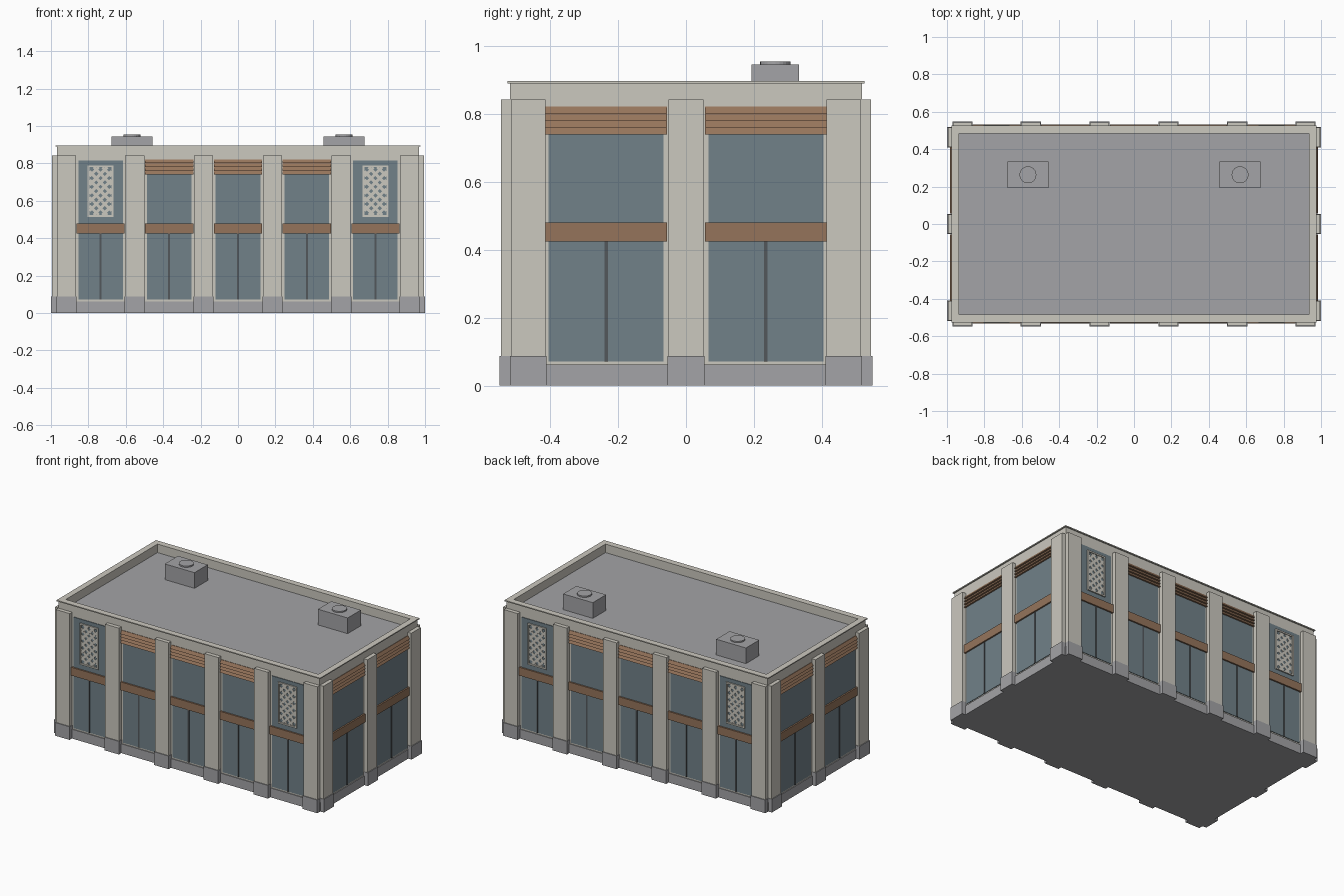
import bpy, bmesh, math
from mathutils import Matrix, Vector

cube = bpy.data.objects.get("Cube")
if cube:
    bpy.data.objects.remove(cube, do_unlink=True)


def material(name, r, g, b):
    m = bpy.data.materials.new(name)
    m.use_nodes = True
    m.diffuse_color = (r, g, b, 1)
    bsdf = next(n for n in m.node_tree.nodes if n.type == 'BSDF_PRINCIPLED')
    bsdf.inputs["Base Color"].default_value = (r, g, b, 1)
    bsdf.inputs["Roughness"].default_value = 0.8
    return m


CREAM = material("cream stone", 0.60, 0.58, 0.52)
GREY = material("grey concrete", 0.37, 0.37, 0.385)
GLASS = material("blue grey glass", 0.165, 0.22, 0.25)
BRONZE = material("bronze", 0.30, 0.175, 0.105)
DARK = material("dark frame", 0.085, 0.095, 0.105)

parts = {}


def mesh_of(name, mat):
    return parts.setdefault(name, (bmesh.new(), mat))[0]


def box(name, mat, x, y, z, matrix=Matrix(), lean=0):
    """Box from ranges; lean pulls the top edge of the -y side inward."""
    size = Vector((x[1] - x[0], y[1] - y[0], z[1] - z[0]))
    mid = Vector((sum(x), sum(y), sum(z))) / 2
    bm = mesh_of(name, mat)
    verts = bmesh.ops.create_cube(bm, size=1)["verts"]
    for v in verts:
        shift = lean if v.co.z > 0 and v.co.y < 0 else 0
        v.co = matrix @ (v.co * size + mid + Vector((0, shift, 0)))


def ring(name, mat, outer, inner, z):
    (ox, oy), (ix, iy) = outer, inner
    for s in (-1, 1):
        box(name, mat, (-ox, ox), sorted((s * iy, s * oy)), z)
        box(name, mat, sorted((s * ix, s * ox)), (-iy, iy), z)


def lattice(cx, wall, turn):
    """Framed screen of crossing diagonal bars."""
    hw, hh, cz, edge = 0.069, 0.138, 0.652, 0.01
    y = (-wall - 0.012, -wall)
    for s in (-1, 1):
        box("lattice_screen", CREAM, sorted((cx + s * (hw - edge), cx + s * hw)),
            y, (cz - hh, cz + hh), turn)
        box("lattice_screen", CREAM, (cx - hw + edge, cx + hw - edge), y,
            sorted((cz + s * (hh - edge), cz + s * hh)), turn)
    w, h, pitch = hw - edge, hh - edge, 0.046
    for s in (-1, 1):
        for i in range(-4, 5):
            c = i * pitch
            a, b = max(-w, -h - c), min(w, h - c)
            if b - a < 0.012:
                continue
            mid = (a + b) / 2
            half = (b - a) / math.sqrt(2)
            place = (turn @ Matrix.Translation((cx + s * mid, 0, cz + mid + c))
                     @ Matrix.Rotation(-s * math.pi / 4, 4, 'Y'))
            front = 0.009 if s > 0 else 0.007
            box("lattice_screen", CREAM, (-half, half),
                (-wall - front, -wall), (-0.008, 0.008), place)


def facade(turn, wall, pilasters, bays, glass_half, screened):
    # pilasters with wider concrete feet
    for p in pilasters:
        box("pilasters", CREAM, (p - 0.051, p + 0.051), (-wall - 0.026, -wall + 0.01),
            (0.088, 0.843), turn)
        box("pilaster_bases", GREY, (p - 0.054, p + 0.054), (-wall - 0.031, -wall + 0.01),
            (0, 0.088), turn)
    for b in bays:
        screen = b in screened
        g, band = glass_half, glass_half + 0.01
        top = 0.815 if screen else 0.745
        # glazing, centre mullion and floor band
        box("window_glass", GLASS, (b - g, b + g), (-wall - 0.004, -wall + 0.01),
            (0.072, top), turn)
        box("door_mullions", DARK, (b - 0.005, b + 0.005), (-wall - 0.008, -wall),
            (0.072, 0.43), turn)
        box("floor_bands", BRONZE, (b - band, b + band), (-wall - 0.014, -wall),
            (0.425, 0.48), turn)
        if screen:
            lattice(b, wall, turn)
            continue
        # sloping louvre slats above the upper glass
        slats, low, high = 4, 0.74, 0.822
        step = (high - low) / slats
        for i in range(slats):
            z = low + i * step
            box("louvre_slats", BRONZE, (b - band, b + band), (-wall - 0.015, -wall),
                (z, z + step), turn, lean=0.012)


WX, WY = 0.968, 0.518
IX, IY = 0.936, 0.485

# main block, plinth, roof and parapet
box("plinth", GREY, (-WX - 0.006, WX + 0.006), (-WY - 0.006, WY + 0.006), (0, 0.062))
box("main_walls", CREAM, (-WX, WX), (-WY, WY), (0.062, 0.83))
box("roof_deck", GREY, (-IX, IX), (-IY, IY), (0.83, 0.84))
ring("parapet", CREAM, (WX, WY), (IX, IY), (0.83, 0.89))
ring("parapet_cap", CREAM, (WX + 0.008, WY + 0.008), (IX, IY), (0.89, 0.897))

# long and short sides, each repeated half a turn round
for half in (0, math.pi):
    facade(Matrix.Rotation(half, 4, 'Z'), WY,
           (-0.917, -0.552, -0.184, 0.184, 0.552, 0.917),
           (-0.735, -0.368, 0, 0.368, 0.735), 0.119, (-0.735, 0.735))
    facade(Matrix.Rotation(half + math.pi / 2, 4, 'Z'), WX,
           (-0.464, 0, 0.464), (-0.235, 0.235), 0.169, ())

# rooftop units with round fan covers
for s in (-1, 1):
    x, y = s * 0.567, 0.263
    box("rooftop_units", GREY, (x - 0.11, x + 0.11), (y - 0.07, y + 0.07), (0.84, 0.945))
    bmesh.ops.create_cone(mesh_of("fan_covers", GREY), cap_ends=True, segments=24,
                          radius1=0.045, radius2=0.045, depth=0.012,
                          matrix=Matrix.Translation((x, y, 0.948)))

for name, (bm, mat) in parts.items():
    bmesh.ops.recalc_face_normals(bm, faces=bm.faces)
    mesh = bpy.data.meshes.new(name)
    bm.to_mesh(mesh)
    bm.free()
    mesh.materials.append(mat)
    bpy.context.scene.collection.objects.link(bpy.data.objects.new(name, mesh))
